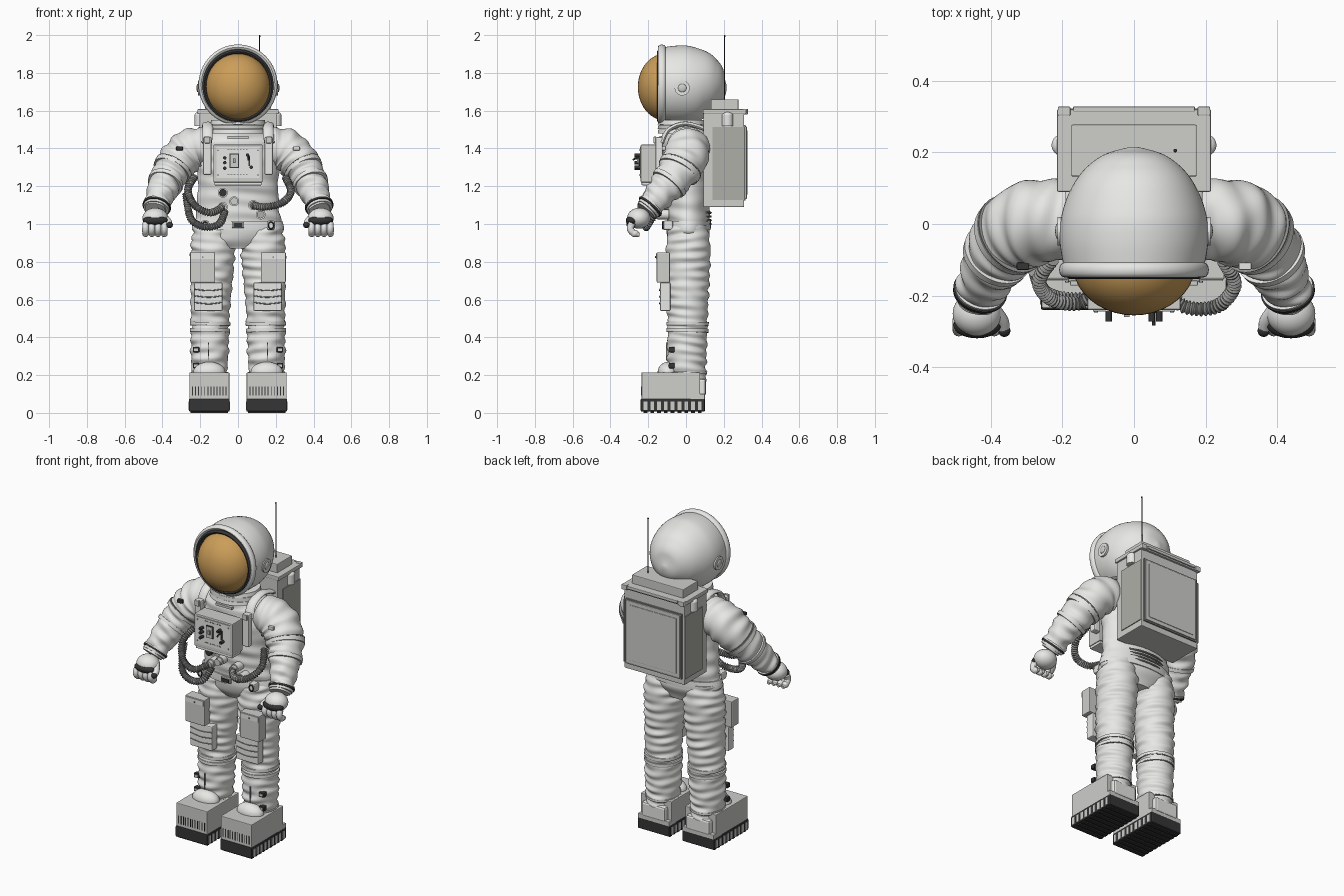
import bpy, bmesh, math
from mathutils import Vector, Matrix

cube = bpy.data.objects.get("Cube")
if cube:
    bpy.data.objects.remove(cube)


def material(name, r, g, b, rough=.6):
    m = bpy.data.materials.new(name)
    m.use_nodes = True
    m.diffuse_color = (r, g, b, 1)
    bsdf = m.node_tree.nodes["Principled BSDF"]
    bsdf.inputs["Base Color"].default_value = (r, g, b, 1)
    bsdf.inputs["Roughness"].default_value = rough
    return m


WHITE = material("suit white", .8, .8, .78)
PALE = material("pale grey", .62, .62, .6)
PANEL = material("panel grey", .42, .43, .39)
HOSE = material("hose grey", .3, .3, .29)
DARK = material("dark rubber", .035, .035, .035)
GOLD = material("visor gold", .6, .34, .1, .3)


def finish(name, bm, mat, smooth=True):
    bmesh.ops.recalc_face_normals(bm, faces=bm.faces)
    mesh = bpy.data.meshes.new(name)
    bm.to_mesh(mesh)
    bm.free()
    mesh.materials.append(mat)
    if smooth:
        mesh.shade_smooth()
        mesh.set_sharp_from_angle(angle=math.radians(40))
    ob = bpy.data.objects.new(name, mesh)
    bpy.context.collection.objects.link(ob)
    return ob


def box(name, centre, size, mat, bevel=0):
    bm = bmesh.new()
    bmesh.ops.create_cube(bm, size=1, matrix=Matrix.Translation(centre) @ Matrix.Diagonal((*size, 1)))
    if bevel:
        bmesh.ops.bevel(bm, geom=bm.edges[:], offset=bevel, segments=2, affect='EDGES', profile=.5)
    return finish(name, bm, mat, False)


def ball(name, centre, radii, mat):
    bm = bmesh.new()
    bmesh.ops.create_uvsphere(bm, u_segments=40, v_segments=24, radius=1,
                              matrix=Matrix.Translation(centre) @ Matrix.Diagonal((*radii, 1)))
    return finish(name, bm, mat)


def spline(pts, t):
    """Smooth interpolation through points of (x, y, z, radius, radius)."""
    f = min(t, .99999) * (len(pts) - 1)
    i, f = int(f), f - int(f)
    a, b, c, d = (pts[min(max(i + k, 0), len(pts) - 1)] for k in (-1, 0, 1, 2))
    return [q + .5 * f * (r - p + f * (2 * p - 5 * q + 4 * r - s + f * (3 * (q - r) + s - p)))
            for p, q, r, s in zip(a, b, c, d)]


def tube(name, pts, mat, rings=2, sides=40, fold=0, pitch=.055, span=(0, 1), grow=0, regular=False):
    """Loft of ellipses along a path, with optional cloth folds."""
    axis = (Vector(pts[-1][:3]) - Vector(pts[0][:3])).normalized()
    ref = Vector((0, 0, 1)) if abs(axis.y) > .9 else Vector((0, 1, 0))
    bm, loops, travelled, last = bmesh.new(), [], 0, None
    for k in range(rings):
        t = span[0] + (span[1] - span[0]) * k / (rings - 1)
        x, y, z, ru, rv = spline(pts, t)
        p = Vector((x, y, z))
        tangent = Vector(spline(pts, min(t + .01, 1))[:3]) - Vector(spline(pts, max(t - .01, 0))[:3])
        u = ref.cross(tangent).normalized()
        v = tangent.cross(u).normalized()
        travelled += (p - last).length if last else 0
        last = p
        loop = []
        for j in range(sides):
            a = math.tau * j / sides
            w = travelled * math.tau / pitch
            if regular:
                d = fold * math.sin(w)
            else:
                d = fold * (math.sin(w + 1.6 * math.sin(a + travelled * 5)) * (.65 + .35 * math.sin(2 * a + travelled * 14))
                            + .5 * math.sin(w * .6 + 2 * math.sin(a * 2 + 1)))
            d += grow
            loop.append(bm.verts.new(p + u * math.cos(a) * (ru + d) + v * math.sin(a) * (rv + d)))
        loops.append(loop)
    for lo, hi in zip(loops, loops[1:]):
        for j in range(sides):
            n = (j + 1) % sides
            bm.faces.new((lo[j], lo[n], hi[n], hi[j]))
    bm.faces.new(loops[0][::-1])
    bm.faces.new(loops[-1])
    return finish(name, bm, mat)


def rod(name, start, end, r, mat, sides=20):
    return tube(name, [(*start, r, r), (*end, r, r)], mat, sides=sides)


def ring(name, centre, major, minor, mat, tall=1):
    """Ring facing the front."""
    path = bmesh.new()
    rows = [[path.verts.new((centre[0] + math.cos(a) * (major + minor * math.cos(b)),
                             centre[1] + 1.5 * minor * math.sin(b),
                             centre[2] + tall * math.sin(a) * (major + minor * math.cos(b))))
             for b in (math.tau * j / 12 for j in range(12))] for a in (math.tau * i / 64 for i in range(64))]
    for i in range(64):
        for j in range(12):
            m, n = rows[(i + 1) % 64], (j + 1) % 12
            path.faces.new((rows[i][j], m[j], m[n], rows[i][n]))
    return finish(name, path, mat)


# Helmet, visor and neck
tube("helmet", [(0, .215, 1.725, .01, .01), (0, .195, 1.725, .08, .08), (0, .15, 1.73, .14, .14),
                (0, .09, 1.735, .18, .183), (0, .02, 1.735, .203, .207), (0, -.05, 1.735, .207, .209),
                (0, -.125, 1.735, .195, .2)], WHITE, rings=40, sides=64)
ball("visor", (0, -.11, 1.725), (.172, .145, .177), GOLD)
ring("helmet_rim", (0, -.128, 1.737), .195, .014, WHITE, 1.02)
ring("visor_gasket", (0, -.137, 1.73), .179, .011, DARK, 1.02)
for i, z in enumerate((1.49, 1.515, 1.54)):
    tube("neck_ring", [(0, -.02, z - .012, .155 - .004 * i, .13), (0, -.02, z + .01, .15 - .004 * i, .126)],
         PALE if i == 1 else WHITE, sides=48)
for s in (-1, 1):
    rod("ear_disc", (s * .19, -.02, 1.72), (s * .213, -.02, 1.72), .04, WHITE, 32)
    ball("ear_button", (s * .213, -.02, 1.72), (.007, .022, .022), PALE)

# Torso, belt and lower back ribs
torso = [(0, .01, .87, .12, .08), (0, .01, .95, .232, .112), (0, .01, 1.05, .222, .115), (0, .005, 1.2, .212, .122),
         (0, 0, 1.35, .218, .132), (0, 0, 1.45, .2, .125), (0, -.01, 1.51, .14, .115)]
tube("torso", torso, WHITE, rings=90, sides=64, fold=.004, pitch=.08)
tube("belt", torso, WHITE, rings=8, sides=64, span=(.2, .285), grow=.006)
box("belt_buckle", (0, -.112, .995), (.065, .02, .032), PALE, .004)
box("buckle_face", (0, -.124, .995), (.05, .006, .02), DARK)
for s in (-1, 1):
    box("belt_pouch", (s * .175, -.095, .993), (.04, .05, .05), WHITE, .008)
    ring("belt_loop", (s * .175, -.122, .993), .014, .003, DARK, 1.3)
for i in range(4):
    tube("lower_back_rib", [(x, y, 1 + .02 * i, .006, .006) for x, y in
                            ((-.12, .105), (-.05, .128), (.05, .128), (.12, .105))], HOSE, rings=12, sides=8)

# Chest control unit
box("chest_unit", (0, -.19, 1.32), (.26, .1, .2), PALE, .005)
box("chest_unit_face", (0, -.241, 1.325), (.23, .006, .165), WHITE)
box("chest_unit_foot", (0, -.19, 1.215), (.25, .09, .02), WHITE, .004)
box("display_frame", (-.02, -.246, 1.335), (.048, .006, .075), DARK)
box("display", (-.02, -.248, 1.335), (.04, .006, .066), PALE)
box("display_switch", (-.02, -.253, 1.335), (.015, .012, .025), PANEL)
for x, z in ((-.07, 1.35), (-.07, 1.325), (-.07, 1.295), (.07, 1.3), (.05, 1.365)):
    rod("control_knob", (x, -.24, z), (x, -.272, z), .009, DARK, 14)
rod("control_lever", (.055, -.245, 1.355), (.055, -.282, 1.34), .005, DARK, 10)
box("lever_slot", (.06, -.246, 1.335), (.008, .006, .055), DARK)
for i in range(7):
    for z in (1.394, 1.262):
        box("label_dash", (-.05 + i * .016, -.245, z), (.009, .003, .005), HOSE)
for s in (-1, 1):
    for z in (1.26, 1.39):
        rod("corner_screw", (s * .106, -.24, z), (s * .106, -.247, z), .005, HOSE, 10)
    # Harness
    box("harness_bracket", (s * .163, -.142, 1.36), (.045, .04, .2), WHITE, .008)
    box("harness_clip", (s * .163, -.165, 1.445), (.03, .014, .035), PALE, .003)
    tube("shoulder_strap", [(s * .165, -.13, 1.43, .028, .012), (s * .16, -.09, 1.5, .028, .012),
                            (s * .16, 0, 1.53, .028, .012), (s * .165, .11, 1.5, .028, .012)], WHITE, rings=24, sides=12)
box("collar_label", (0, -.13, 1.458), (.11, .02, .014), PALE)

# Life support hoses and connectors
hoses = {
    "right_upper_hose": [(-.08, -.17, 1.09), (-.15, -.22, 1.06), (-.23, -.21, 1.1), (-.265, -.16, 1.18), (-.23, -.1, 1.25)],
    "right_lower_hose": [(-.07, -.15, 1.07), (-.1, -.2, 1), (-.18, -.21, .985), (-.25, -.19, 1.03), (-.275, -.13, 1.16)],
    "left_hose": [(.08, -.17, 1.1), (.14, -.23, 1.09), (.23, -.23, 1.11), (.28, -.17, 1.17), (.25, -.1, 1.25)]}
for name, path in hoses.items():
    tube(name, [(*p, .018, .018) for p in path], HOSE, rings=180, sides=14, fold=.003, pitch=.012, regular=True)
for x, z, mat in ((-.08, 1.165, DARK), (-.08, 1.09, PALE), (.08, 1.1, PALE), (.12, 1.05, PANEL), (-.02, 1.12, PALE)):
    rod("hose_socket", (x, -.09, z), (x, -.15, z), .026, WHITE, 24)
    rod("hose_connector", (x, -.14, z), (x, -.175, z), .02, mat, 20)

# Backpack
box("backpack", (0, .2, 1.345), (.41, .215, .51), PALE, .004)
box("backpack_lid", (0, .205, 1.595), (.43, .23, .025), PALE, .004)
box("backpack_top", (0, .205, 1.63), (.35, .145, .06), PALE, .004)
box("back_panel_border", (0, .31, 1.325), (.38, .012, .4), HOSE)
box("back_panel", (0, .313, 1.325), (.365, .018, .385), PALE, .004)
box("back_panel_centre", (0, .322, 1.325), (.32, .006, .34), PALE, .002)
box("lid_rail", (0, .32, 1.6), (.34, .016, .018), PALE, .003)
for s in (-1, 1):
    box("side_panel", (s * .206, .225, 1.32), (.008, .17, .385), PANEL)
    rod("side_canister", (s * .2, .22, 1.52), (s * .2, .22, 1.575), .03, WHITE, 24)
    ball("canister_cap", (s * .2, .22, 1.575), (.03, .03, .02), WHITE)
    box("lid_clip", (s * .195, .315, 1.595), (.035, .025, .03), PALE, .003)
rod("antenna", (.115, .205, 1.65), (.115, .205, 1.995), .0025, DARK, 8)
ball("antenna_tip", (.115, .205, 1.995), (.005, .005, .005), DARK)

for s, side in ((-1, "right"), (1, "left")):
    # Arm
    arm = [(s * x, y, z, r, q) for x, y, z, r, q in
           ((.16, .01, 1.415, .095, .1), (.24, .01, 1.395, .112, .115), (.305, -.005, 1.345, .108, .118),
            (.36, -.05, 1.265, .094, .105), (.4, -.12, 1.18, .08, .085), (.425, -.175, 1.11, .068, .068),
            (.436, -.21, 1.07, .058, .055))]
    tube(side + "_arm", arm, WHITE, rings=100, sides=48, fold=.0055, pitch=.06)
    tube(side + "_shoulder_band", arm, WHITE, rings=4, span=(.44, .475), grow=.008)
    tube(side + "_shoulder_seam", arm, HOSE, span=(.43, .438), grow=.007)
    tube(side + "_elbow_band", arm, WHITE, rings=4, span=(.58, .61), grow=.009)
    tube(side + "_cuff", arm, WHITE, rings=4, span=(.86, .95), grow=.007)
    tube(side + "_wrist_ring", arm, DARK, rings=4, span=(.88, .91), grow=.012)
    box(side + "_shoulder_buckle", (s * .31, -.118, 1.4), (.035, .02, .02), DARK if s < 0 else WHITE, .003)
    # Glove
    ball(side + "_palm", (s * .438, -.25, 1.03), (.068, .062, .055), WHITE)
    ball(side + "_knuckle_pad", (s * .438, -.283, 1.018), (.066, .036, .028), DARK)
    for i in range(4):
        x = s * (.39 + i * .033)
        tube(side + "_finger", [(x, -.285, 1.005, .017, .019), (x, -.295, .975, .018, .019),
                                (x, -.275, .95, .017, .017), (x, -.245, .943, .01, .01)], WHITE, rings=12, sides=16)
        ball(side + "_fingertip", (x, -.272, .95), (.018, .022, .019), WHITE)
    tube(side + "_thumb", [(s * .395, -.24, 1.035, .024, .024), (s * .37, -.27, 1.01, .02, .02),
                           (s * .363, -.295, .995, .016, .016)], WHITE, rings=10, sides=16)
    ball(side + "_thumb_tip", (s * .362, -.298, .995), (.017, .017, .017), DARK)

    # Leg with bands
    leg = [(s * x, y, z, r, q) for x, y, z, r, q in
           ((.13, .01, .99, .1, .1), (.133, .012, .88, .117, .117), (.137, .01, .74, .112, .115), (.145, .008, .6, .106, .11),
            (.148, .008, .46, .1, .105), (.15, .005, .32, .1, .104), (.152, .005, .2, .09, .1), (.152, .005, .16, .09, .1))]
    tube(side + "_leg", leg, WHITE, rings=130, sides=48, fold=.005, pitch=.05)
    for t in (.55, .585, .83):
        tube(side + "_leg_band", leg, WHITE, rings=4, span=(t, t + .016), grow=.007)
        tube(side + "_leg_seam", leg, HOSE, span=(t + .016, t + .02), grow=.006)
    # Thigh pockets
    box(side + "_thigh_pocket", (s * .187, -.12, .77), (.132, .07, .16), PALE, .005)
    box(side + "_pocket_flap", (s * .187, -.156, .83), (.122, .006, .03), WHITE)
    rod(side + "_pocket_snap", (s * .187, -.15, .825), (s * .187, -.163, .825), .005, HOSE, 10)
    box(side + "_knee_pocket", (s * .157, -.11, .615), (.15, .055, .15), WHITE, .006)
    for i in range(3):
        tube(side + "_knee_strap", [(s * .085, -.138, .655 - i * .035, .003, .003), (s * .155, -.14, .647 - i * .035, .003, .003),
                                    (s * .23, -.138, .655 - i * .035, .003, .003)], HOSE, rings=10, sides=6)
    # Shin details
    for z in (.335, .25):
        box(side + "_shin_buckle", (s * .222, -.075, z), (.035, .03, .028), DARK, .004)
        box(side + "_shin_buckle_face", (s * .222, -.091, z), (.02, .004, .014), PALE)
    box(side + "_shin_seam", (s * .155, -.103, .325), (.005, .008, .095), HOSE)

    # Boot
    box(side + "_boot", (s * .152, -.08, .143), (.212, .31, .144), PALE, .004)
    box(side + "_boot_heel", (s * .152, .06, .085), (.212, .08, .03), PALE, .003)
    box(side + "_heel_guard", (s * .152, .08, .135), (.16, .05, .09), WHITE, .012)
    ball(side + "_boot_tongue", (s * .152, -.095, .215), (.085, .055, .055), WHITE)
    box(side + "_sole", (s * .152, -.07, .041), (.216, .34, .068), DARK, .006)
    for i in range(9):
        y = -.215 + i * .036
        box(side + "_tread", (s * .152, y, .006), (.2, .02, .012), DARK)
        for e in (-1, 1):
            box(side + "_sole_lug", (s * .152 + e * .107, y, .038), (.006, .02, .046), PALE)
    for i in range(12):
        box(side + "_boot_slot", (s * .152 - .088 + i * .016, -.235, .116), (.005, .004, .05), DARK)
